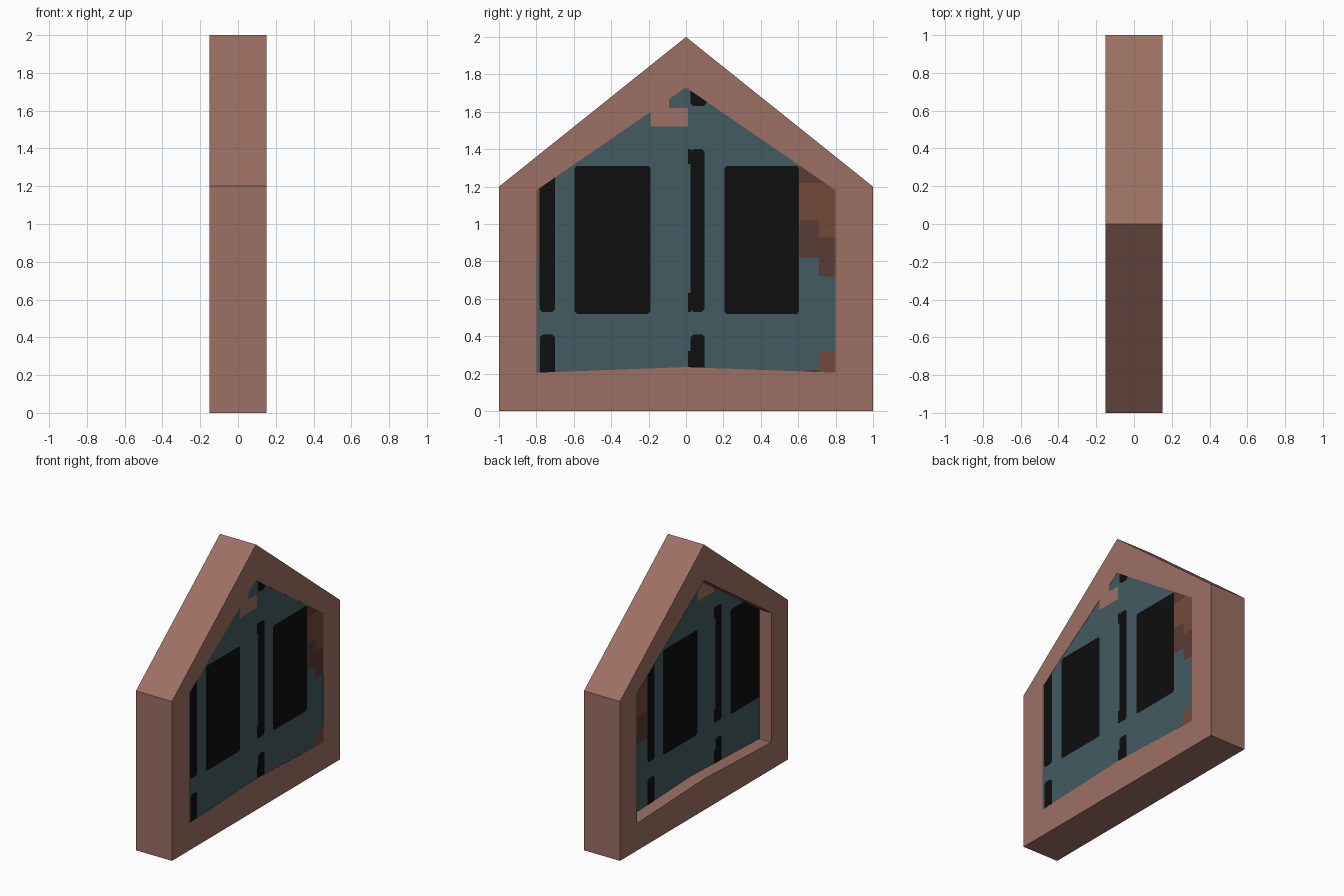
import bpy, bmesh

if "Cube" in bpy.data.objects:
    bpy.data.objects.remove(bpy.data.objects["Cube"])

def srgb(*rgb):
    return [((c / 255 + 0.055) / 1.055) ** 2.4 if c > 10 else c / 255 / 12.92 for c in rgb] + [1]

def material(name, rgb):
    m = bpy.data.materials.new(name)
    m.diffuse_color = srgb(*rgb)
    m.use_nodes = True
    m.node_tree.nodes["Principled BSDF"].inputs["Base Color"].default_value = m.diffuse_color
    return m

CLAY = material("clay_brown", (157, 112, 99))
TEAL = material("dark_teal", (66, 91, 97))
BLACK = material("near_black", (14, 14, 14))
RUST = material("rust_brown", (115, 73, 58))
DARK = material("dark_brown", (88, 60, 53))

def make_object(name, polys, mat):
    bm = bmesh.new()
    for p in polys:
        bm.faces.new([bm.verts.new(v) for v in p])
    bmesh.ops.remove_doubles(bm, verts=bm.verts, dist=1e-5)
    me = bpy.data.meshes.new(name)
    bm.to_mesh(me)
    bm.free()
    me.materials.append(mat)
    ob = bpy.data.objects.new(name, me)
    bpy.context.collection.objects.link(ob)
    return ob

# Gable outline and opening, counter-clockwise in (y, z)
OUTER = [(0, 0), (1, 0), (1, 1.2), (0, 2), (-1, 1.2), (-1, 0)]
INNER = [(0, 0.235), (0.8, 0.205), (0.8, 1.18), (0, 1.73), (-0.8, 1.18), (-0.8, 0.205)]
X, RECESS, PANEL = 0.15, -0.05, 0.148

# Frame: rings on both sides, outer walls and inner reveals
frame = []
for i in range(6):
    j = (i + 1) % 6
    a, b, c, d = OUTER[i], OUTER[j], INNER[j], INNER[i]
    frame.append([(X, *a), (X, *b), (X, *c), (X, *d)])
    frame.append([(-X, *d), (-X, *c), (-X, *b), (-X, *a)])
    frame.append([(-X, *a), (-X, *b), (X, *b), (X, *a)])
    frame.append([(-X, *d), (RECESS, *d), (RECESS, *c), (-X, *c)])
    frame.append([(PANEL, *d), (X, *d), (X, *c), (PANEL, *c)])
make_object("gable_frame", frame, CLAY)

# Wall panels closing the opening
make_object("right_panel", [[(PANEL, *p) for p in INNER]], TEAL)
make_object("left_panel", [[(RECESS, *p) for p in reversed(INNER)]], TEAL)

def clip(poly):
    """Trim a polygon to the opening (the sill line of its own half)."""
    left = sum(p[0] for p in poly) < 0
    for i in range(6):
        if (i == 0 and left) or (i == 5 and not left):
            continue
        (ay, az), (by, bz) = INNER[i], INNER[(i + 1) % 6]
        side = lambda p: (by - ay) * (p[1] - az) - (bz - az) * (p[0] - ay)
        out = []
        for k, q in enumerate(poly):
            p = poly[k - 1]
            sp, sq = side(p), side(q)
            if (sp >= 0) != (sq >= 0):
                t = sp / (sp - sq)
                out.append((p[0] + t * (q[0] - p[0]), p[1] + t * (q[1] - p[1])))
            if sq >= 0:
                out.append(q)
        poly = out
        if not poly:
            break
    return poly

def rect(y0, y1, z0, z1, r=0.0):
    if r == 0:
        return [(y0, z0), (y1, z0), (y1, z1), (y0, z1)]
    return [(y0 + r, z0), (y1 - r, z0), (y1, z0 + r), (y1, z1 - r),
            (y1 - r, z1), (y0 + r, z1), (y0, z1 - r), (y0, z0 + r)]

# Painted shapes shared by both sides
BARS = [rect(-0.783, -0.7, 0.53, 1.4, 0.015), rect(-0.78, -0.7, 0.1, 0.41, 0.015),
        rect(0.025, 0.1, 0.53, 1.4, 0.015), rect(0.01, 0.03, 0.53, 0.63),
        rect(0.01, 0.03, 1.32, 1.4), rect(0.025, 0.1, 0.1, 0.41, 0.015),
        rect(0.01, 0.03, 0.1, 0.32), rect(0.025, 0.11, 1.63, 1.9, 0.015)]
WINDOWS = [rect(-0.595, -0.19, 0.52, 1.31, 0.012), rect(0.205, 0.605, 0.52, 1.31, 0.012)]
PATCH = [rect(-0.19, 0.01, 1.52, 1.62), rect(-0.19, -0.09, 1.62, 1.9)]
RIGHT = {
    "bars": (BARS, BLACK), "windows": (WINDOWS, BLACK), "clay_patch": (PATCH, CLAY),
    "rust_bricks": ([rect(0.607, 0.8, 1.02, 1.22), rect(0.71, 0.8, 0.93, 1.02),
                     rect(0.71, 0.8, 0.1, 0.32), rect(-0.8, -0.787, 0.84, 1.2)], RUST),
    "dark_bricks": ([rect(0.607, 0.8, 1.22, 1.31), rect(0.607, 0.71, 0.82, 1.02),
                     rect(0.71, 0.8, 0.72, 0.93), rect(0.63, 0.71, 0.1, 0.22)], DARK)}
LEFT = {
    "bars": (BARS, BLACK), "windows": (WINDOWS, BLACK), "clay_patch": (PATCH, CLAY),
    "rust_bricks": ([rect(-1.05, -0.79, 0.93, 1.22)], RUST),
    "dark_bricks": ([rect(-1.05, -0.79, 0.72, 0.93), rect(-1.05, -0.79, 1.22, 1.4)], DARK)}

# Thin painted plates; the left side carries the pattern slid along by 0.25
for side, table, x, sign, shift in (("right", RIGHT, X, 1, 0), ("left", LEFT, RECESS - 0.002, -1, 0.25)):
    for part, (shapes, mat) in table.items():
        polys = []
        for s in shapes:
            p = clip([(y + shift, z) for y, z in s])
            if len(p) > 2:
                polys.append([(x, sign * y, z) for y, z in p])
        make_object(f"{side}_{part}", polys, mat)
